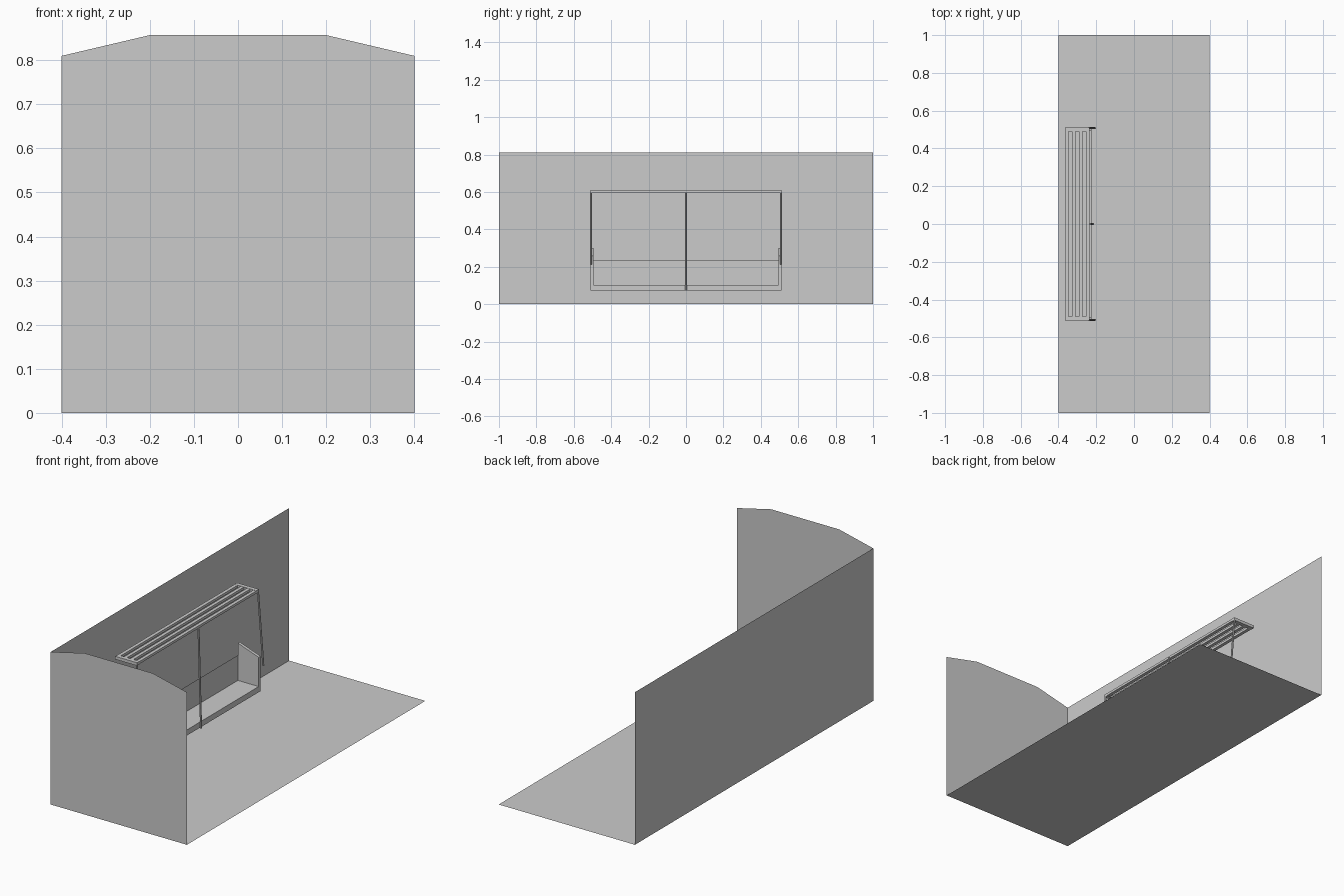
import bpy
from mathutils import Vector

if "Cube" in bpy.data.objects:
    bpy.data.objects.remove(bpy.data.objects["Cube"])


def mesh(name, verts, faces):
    me = bpy.data.meshes.new(name)
    me.from_pydata(verts, [], faces)
    ob = bpy.data.objects.new(name, me)
    bpy.context.collection.objects.link(ob)
    return ob


def sheet(name, verts):
    return mesh(name, verts, [tuple(range(len(verts)))])


def prism(name, profile, y0, y1):
    """Extrude an (x, z) profile along y."""
    n = len(profile)
    verts = [(x, y, z) for y in (y0, y1) for x, z in profile]
    faces = [tuple(range(n)), tuple(reversed(range(n, 2 * n)))]
    faces += [(i, i + n, (i + 1) % n + n, (i + 1) % n) for i in range(n)]
    return mesh(name, verts, faces)


def box(name, x0, x1, y0, y1, z0, z1):
    return prism(name, [(x0, z0), (x1, z0), (x1, z1), (x0, z1)], y0, y1)


def rod(name, a, b, r=0.005):
    a, b = Vector(a), Vector(b)
    bpy.ops.mesh.primitive_cylinder_add(vertices=8, radius=r, depth=(b - a).length,
                                        location=(a + b) / 2)
    ob = bpy.context.object
    ob.name = name
    ob.rotation_euler = (b - a).to_track_quat('Z', 'Y').to_euler()
    return ob


# Cabin shell: floor, side wall and shaped end wall
sheet("floor", [(-.4, -1, 0), (.4, -1, 0), (.4, 1, 0), (-.4, 1, 0)])
sheet("side_wall", [(-.4, -1, 0), (-.4, 1, 0), (-.4, 1, .81), (-.4, -1, .81)])
sheet("end_wall", [(x, -1, z) for x, z in
                   ((-.4, 0), (.4, 0), (.4, .81), (.2, .857), (-.2, .857), (-.4, .81))])

# Bench: seat slab, thin backrest, sloped end panels
box("seat", -.347, -.225, -.497, .497, .072, .102)
sheet("backrest", [(-.347, -.497, .102), (-.347, .497, .102),
                   (-.347, .497, .236), (-.347, -.497, .236)])
for s, side in ((-1, "near"), (1, "far")):
    prism("end_panel_" + side,
          [(-.347, .072), (-.225, .072), (-.225, .257), (-.347, .30)],
          *sorted((s * .495, s * .511)))

# Luggage rack: end bars and four slats
for s, side in ((-1, "near"), (1, "far")):
    box("rack_end_" + side, -.364, -.235, *sorted((s * .49, s * .511)), .594, .61)
for i in range(4):
    x = -.364 + i * .037
    box(f"rack_slat_{i + 1}", x, x + .018, -.49, .49, .596, .609)

# Leaning support poles
rod("centre_pole", (-.232, 0, .597), (-.217, 0, .072))
for s, side in ((-1, "near"), (1, "far")):
    rod("side_pole_" + side, (-.238, s * .508, .597), (-.207, s * .508, .213))
